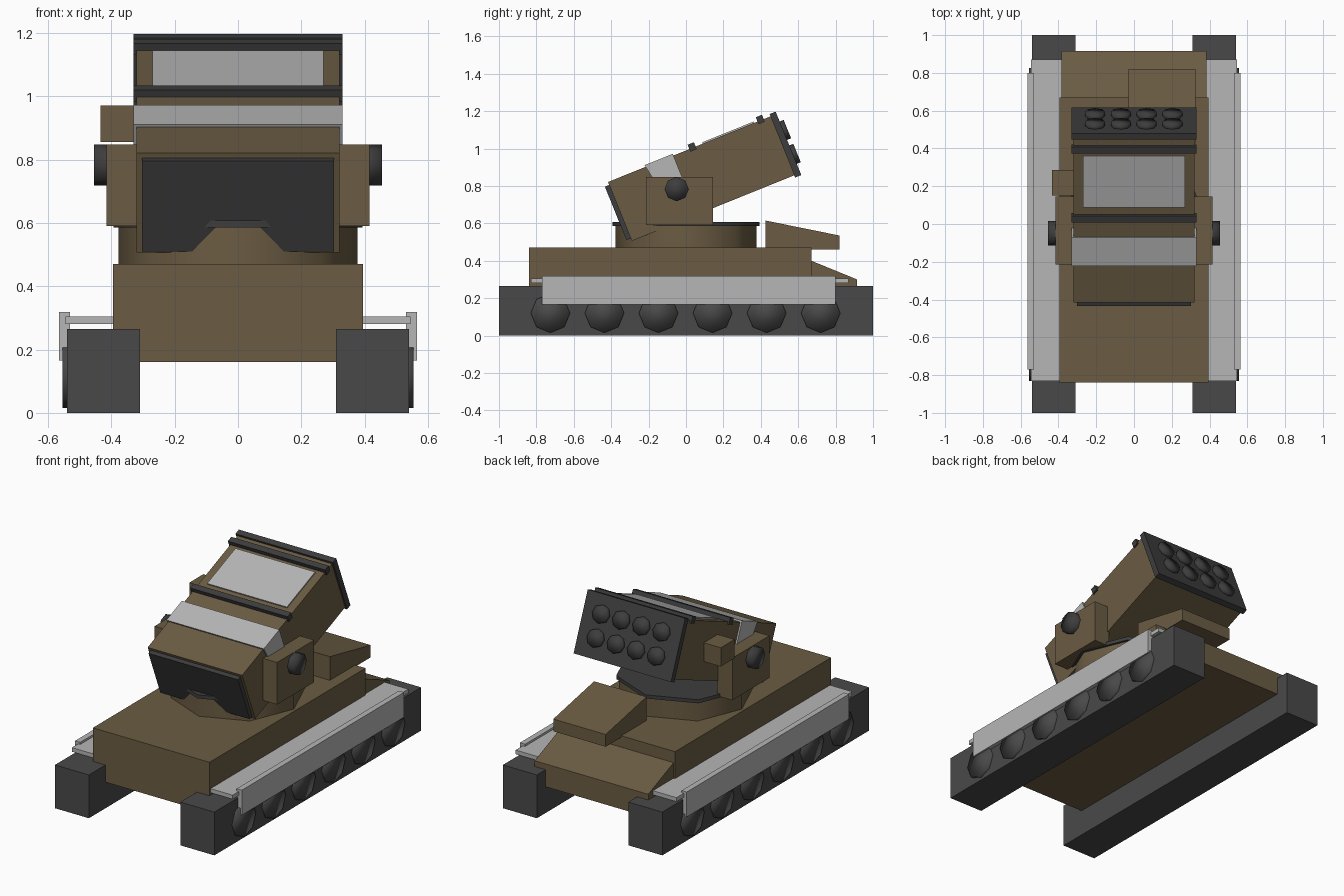
import bpy, math
from mathutils import Matrix

if "Cube" in bpy.data.objects:
    bpy.data.objects.remove(bpy.data.objects["Cube"])

PIVOT = Matrix.Translation((0, -0.05, 0.786)) @ Matrix.Rotation(math.radians(22), 4, 'X')
FLAT = Matrix.Identity(4)


def material(name, srgb):
    m = bpy.data.materials.new(name)
    m.diffuse_color = tuple(((c / 255 + 0.055) / 1.055) ** 2.4 for c in srgb) + (1,)
    m.use_nodes = True
    m.node_tree.nodes["Principled BSDF"].inputs["Base Color"].default_value = m.diffuse_color
    return m


BROWN = material("olive_brown", (107, 92, 67))
GREY = material("light_grey", (182, 182, 182))
TRACK = material("track_grey", (73, 73, 73))
DARK = material("dark_grey", (61, 61, 61))


def prism(name, mat, x0, x1, profile, frame=FLAT):
    """Extrude a (y, z) profile from x0 to x1."""
    n = len(profile)
    verts = [(x, y, z) for x in (x0, x1) for y, z in profile]
    faces = [tuple(range(n))[::-1], tuple(range(n, 2 * n))]
    faces += [(i, (i + 1) % n, n + (i + 1) % n, n + i) for i in range(n)]
    me = bpy.data.meshes.new(name)
    me.from_pydata(verts, [], faces)
    me.materials.append(mat)
    ob = bpy.data.objects.new(name, me)
    bpy.context.collection.objects.link(ob)
    ob.matrix_world = frame
    return ob


def box(name, mat, x, y, z, frame=FLAT):
    return prism(name, mat, x[0], x[1],
                 [(y[0], z[0]), (y[1], z[0]), (y[1], z[1]), (y[0], z[1])], frame)


def mirror(ob):
    """Mirror a part to the other side of x = 0."""
    ob.modifiers.new("mirror", 'MIRROR').use_axis[0] = True
    return ob


def octagon(name, mat, radius, depth, matrix, caps_smooth=True):
    """Eight-sided cylinder along local z, with a corner on each local axis."""
    bpy.ops.mesh.primitive_cylinder_add(vertices=8, radius=radius, depth=depth)
    ob = bpy.context.object
    ob.name = name
    ob.data.materials.append(mat)
    ob.data.transform(matrix)
    if caps_smooth:
        bpy.ops.object.shade_smooth()
    else:
        bpy.ops.object.shade_smooth_by_angle(angle=math.radians(60))
    return ob


# Tracks, wheels, fenders and skirts
mirror(box("track", TRACK, (0.31, 0.54), (-1, 1), (0, 0.265)))
SIDEWAYS = Matrix.Rotation(math.pi / 2, 4, 'Y')
for i in range(6):
    place = Matrix.Translation((0.535, -0.725 + 0.289 * i, 0.12)) @ SIDEWAYS
    mirror(octagon("road_wheel", TRACK, 0.105, 0.04, place))
mirror(box("fender", GREY, (0.38, 0.545), (-0.83, 0.87), (0.28, 0.305)))
mirror(box("side_skirt", GREY, (0.53, 0.565), (-0.77, 0.80), (0.165, 0.318)))

# Hull with lower sloped end and raised cabin block
box("hull", BROWN, (-0.395, 0.395), (-0.84, 0.67), (0.16, 0.47))
prism("hull_slope", BROWN, -0.385, 0.385,
      [(0.6, 0.16), (0.915, 0.16), (0.915, 0.30), (0.67, 0.40), (0.6, 0.40)])
prism("cabin_block", BROWN, -0.03, 0.325,
      [(0.425, 0.46), (0.82, 0.46), (0.82, 0.535), (0.425, 0.615)])

# Turret ring, cradle arms, trunnions and sight box
octagon("turret_ring", BROWN, 0.378, 0.13, Matrix.Translation((0, 0, 0.525)), False)
octagon("turret_plate", DARK, 0.393, 0.022, Matrix.Translation((0, 0, 0.596)), False)
mirror(box("cradle_arm", BROWN, (0.31, 0.415), (-0.215, 0.145), (0.59, 0.848)))
mirror(octagon("trunnion", DARK, 0.065, 0.09,
               Matrix.Translation((0.41, -0.05, 0.783)) @ SIDEWAYS))
box("sight_box", BROWN, (-0.435, -0.31), (0.15, 0.285), (0.855, 0.97))

# Tilted launcher: body, end plates and top fittings
box("launcher_body", BROWN, (-0.32, 0.32), (-0.327, 0.612), (-0.17, 0.17), PIVOT)
box("front_panel", DARK, (-0.303, 0.303), (-0.352, -0.32), (-0.155, 0.153), PIVOT)
box("tube_plate", DARK, (-0.33, 0.33), (0.61, 0.645), (-0.183, 0.183), PIVOT)
prism("saddle_band", GREY, -0.33, 0.33,
      [(-0.08, 0.0), (0.05, 0.0), (0.05, 0.18), (-0.112, 0.18)], PIVOT)
box("top_panel", GREY, (-0.27, 0.27), (0.22, 0.515), (0.165, 0.178), PIVOT)
for u in (0.16, 0.553):
    box("top_strip", DARK, (-0.33, 0.33), (u - 0.018, u + 0.018), (0.155, 0.195), PIVOT)

# Rocket tips, two rows of four
for v in (0.073, -0.065):
    for i in range(4):
        place = Matrix.Translation((-0.206 + 0.1365 * i, 0.65, v)) @ Matrix.Rotation(-math.pi / 2, 4, 'X')
        octagon("rocket_tip", DARK, 0.053, 0.036, PIVOT @ place)
